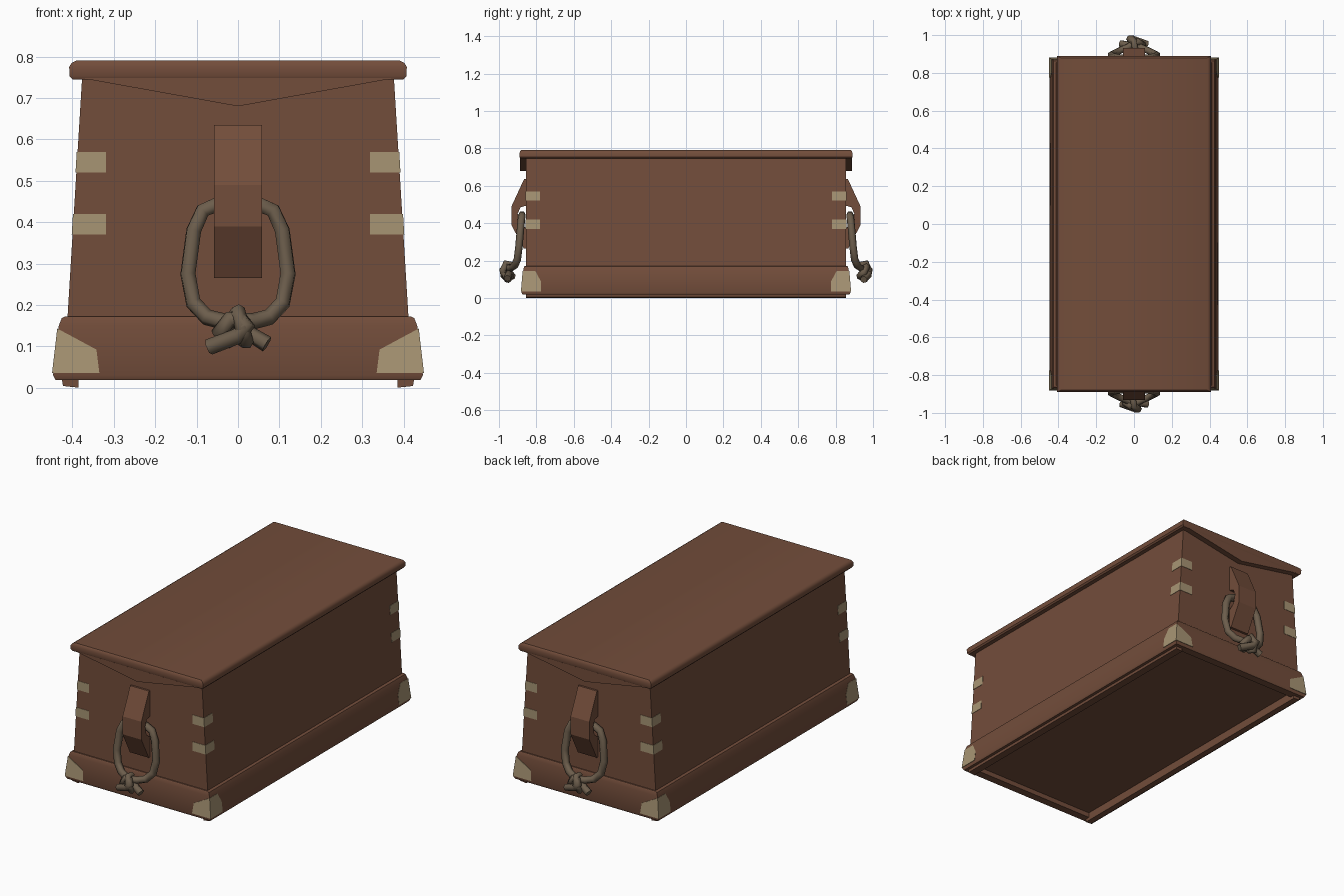
import bpy, bmesh, math
from mathutils import Vector

if "Cube" in bpy.data.objects:
    bpy.data.objects.remove(bpy.data.objects["Cube"])


def mat(name, rgb):
    m = bpy.data.materials.new(name)
    m.diffuse_color = (*rgb, 1)
    m.use_nodes = True
    m.node_tree.nodes["Principled BSDF"].inputs["Base Color"].default_value = m.diffuse_color
    return m


WOOD = mat("brown wood", (0.17, 0.074, 0.043))
CREAM = mat("cream inlay", (0.39, 0.30, 0.175))
ROPE = mat("old rope", (0.15, 0.11, 0.072))


def add(name, data, m, smooth=0):
    data.materials.append(m)
    ob = bpy.data.objects.new(name, data)
    bpy.context.collection.objects.link(ob)
    if smooth:
        bpy.ops.object.select_all(action='DESELECT')
        ob.select_set(True)
        bpy.context.view_layer.objects.active = ob
        bpy.ops.object.shade_smooth_by_angle(angle=math.radians(smooth))
    return ob


def mesh_from(name, bm, m, smooth=0):
    bmesh.ops.recalc_face_normals(bm, faces=bm.faces)
    me = bpy.data.meshes.new(name)
    bm.to_mesh(me)
    bm.free()
    return add(name, me, m, smooth)


def loft(name, loops, m, smooth=0):
    """Stack of rectangles (half x, half y, z), closed at both ends."""
    bm = bmesh.new()
    rings = [[bm.verts.new((sx * x, sy * y, z)) for sx, sy in ((-1, -1), (1, -1), (1, 1), (-1, 1))]
             for x, y, z in loops]
    for a, b in zip(rings, rings[1:]):
        for i in range(4):
            j = (i + 1) % 4
            bm.faces.new((a[i], a[j], b[j], b[i]))
    bm.faces.new(rings[0])
    bm.faces.new(rings[-1])
    return mesh_from(name, bm, m, smooth)


def prism(name, pts, direction, m):
    """Polygon swept along a direction."""
    bm = bmesh.new()
    f = bm.faces.new([bm.verts.new(p) for p in pts])
    ext = bmesh.ops.extrude_face_region(bm, geom=[f], use_keep_orig=True)
    bmesh.ops.translate(bm, vec=direction, verts=[v for v in ext["geom"] if isinstance(v, bmesh.types.BMVert)])
    return mesh_from(name, bm, m)


def hull(name, pts, m):
    bm = bmesh.new()
    for p in pts:
        bm.verts.new(p)
    bmesh.ops.convex_hull(bm, input=bm.verts)
    bmesh.ops.dissolve_limit(bm, angle_limit=0.01, verts=bm.verts, edges=bm.edges)
    return mesh_from(name, bm, m)


def body_x(z):
    return 0.412 + (0.377 - 0.412) * (z - 0.17) / 0.575


def skirt_x(z):
    return 0.447 + (0.433 - 0.447) * (z - 0.03) / 0.12


def skirt_y(z):
    return 0.88 + (0.87 - 0.88) * (z - 0.03) / 0.12


# Tapered body, moulded skirt with a recessed underside, overhanging lid
loft("chest_body", [(body_x(0.06), 0.855, 0.06), (body_x(0.75), 0.855, 0.75)], WOOD)
loft("base_skirt", [(0.385, 0.83, 0.045), (0.385, 0.83, 0.018), (0.441, 0.874, 0.018), (0.447, 0.88, 0.03),
                    (0.433, 0.87, 0.15), (0.426, 0.866, 0.168), (0.418, 0.862, 0.172)], WOOD, 35)
loft("lid", [(0.40, 0.885, 0.745), (0.407, 0.89, 0.753), (0.408, 0.89, 0.775),
             (0.402, 0.887, 0.785), (0.39, 0.88, 0.791)], WOOD, 35)

for sx in (-1, 1):
    # Runner under each long side
    hull("runner", [(sx * x, y, z) for x, z in ((0.385, 0), (0.423, 0.004), (0.385, 0.03), (0.427, 0.03))
                    for y in (-0.855, 0.855)], WOOD)
    for sy in (-1, 1):
        # Inlaid corner bands
        for z0 in (0.37, 0.52):
            hull("corner_inlay", [(sx * x, sy * y, z) for z in (z0, z0 + 0.05)
                                  for x in (0.319, body_x(z) + 0.002) for y in (0.78, 0.857)], CREAM)
        # Corner plates on the skirt
        pts = []
        for fx, fy, z in ((1, 1, 0.035), (1, 1, 0.143), (0.335, 1, 0.035), (0.342, 1, 0.092),
                          (1, 0.776, 0.035), (1, 0.776, 0.09), (1, 0.805, 0.143)):
            x = skirt_x(z) + 0.003 if fx == 1 else fx
            y = skirt_y(z) + 0.003 if fy == 1 else fy
            pts.append((sx * x, sy * y, z))
        hull("skirt_corner_plate", pts, CREAM)

# Handle cleat profile (distance out, height), with a slot for the rope
CLEAT = [(0.85, 0.635), (0.866, 0.635), (0.933, 0.49), (0.933, 0.39), (0.868, 0.265), (0.85, 0.265),
         (0.85, 0.37), (0.888, 0.40), (0.90, 0.45), (0.885, 0.485), (0.85, 0.495)]

# Rope half loop and knot path (x, distance out, height)
LOOP = [(0, 0.877, 0.445), (0.05, 0.877, 0.443), (0.085, 0.879, 0.428), (0.107, 0.884, 0.38),
        (0.121, 0.893, 0.275), (0.108, 0.902, 0.205), (0.075, 0.918, 0.17), (0.035, 0.935, 0.16)]
TAIL_R = [(-0.02, 0.965, 0.165), (-0.045, 0.95, 0.135), (-0.02, 0.93, 0.115),
          (0.02, 0.945, 0.135), (0.07, 0.955, 0.105)]
TAIL_L = [(-0.01, 0.945, 0.15), (0.0, 0.965, 0.175), (0.022, 0.98, 0.15),
          (0.0, 0.975, 0.125), (-0.07, 0.95, 0.098)]


def rope(name, path, radius):
    cu = bpy.data.curves.new(name, 'CURVE')
    cu.dimensions = '3D'
    cu.bevel_depth = radius
    cu.bevel_resolution = 1
    cu.use_fill_caps = True
    sp = cu.splines.new('POLY')
    sp.points.add(len(path) - 1)
    for p, co in zip(sp.points, path):
        p.co = (*co, 1)
    return add(name, cu, ROPE)


# One handle at each end, the second turned half a circle
for s in (-1, 1):
    turn = lambda p: Vector((-s * p[0], s * p[1], p[2]))
    prism("end_cleat", [turn((-0.058, y, z)) for y, z in CLEAT], turn((0.116, 0, 0)), WOOD)
    prism("lid_end_panel", [turn((x, 0.85, z)) for x, z in ((-0.378, 0.748), (0.378, 0.748), (0, 0.68))],
          turn((0, 0.037, 0)), WOOD)
    left = [(-x, y, z) for x, y, z in LOOP]
    rope("rope_right", [turn(p) for p in LOOP + TAIL_R], 0.02)
    rope("rope_left", [turn(p) for p in left + TAIL_L], 0.02)
    rope("knot_wrap", [turn(p) for p in ((0.008, 0.93, 0.12), (0.02, 0.965, 0.11), (0.01, 0.982, 0.145),
                                         (0.0, 0.965, 0.185), (-0.005, 0.93, 0.175))], 0.018)
